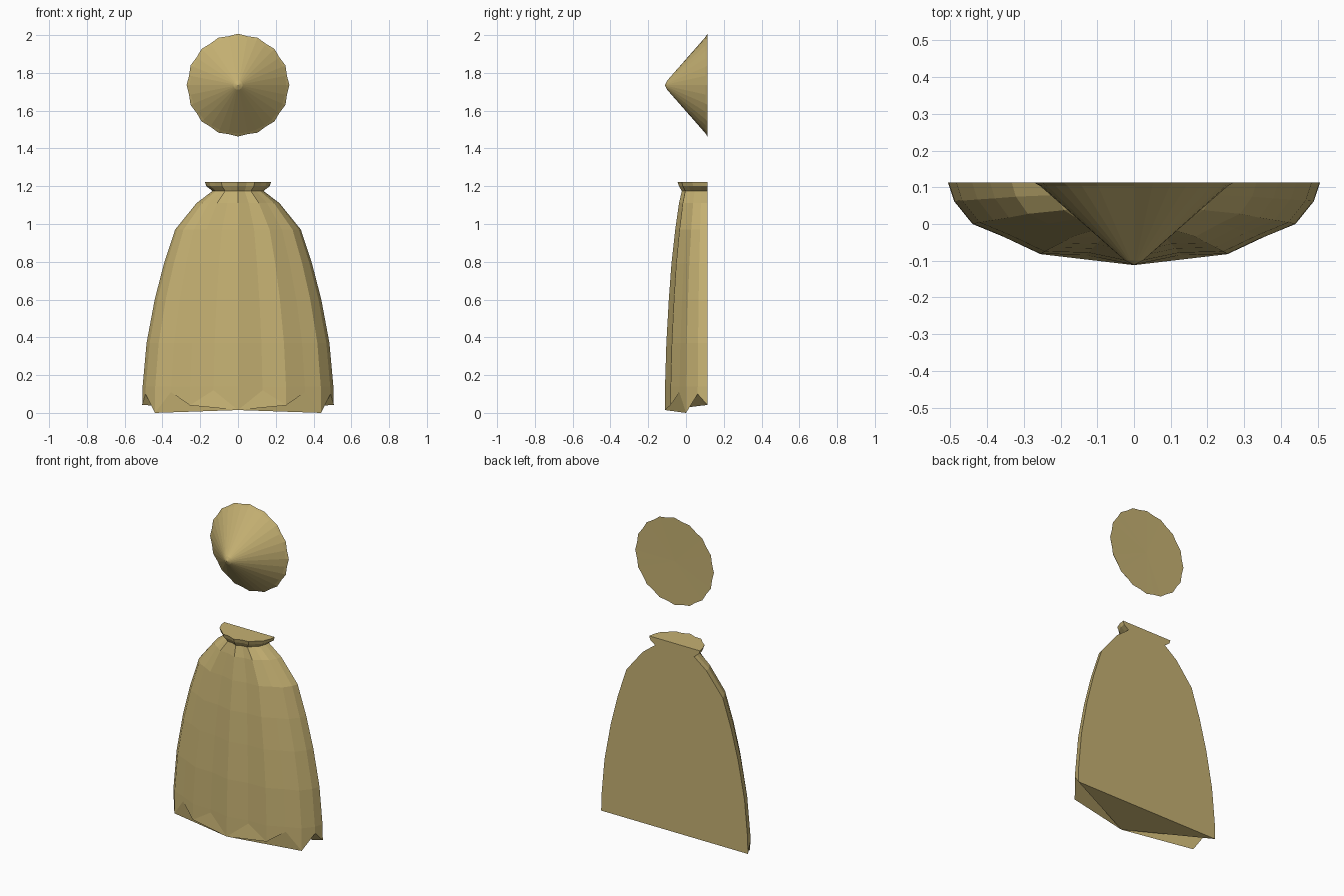
import bpy, bmesh, math

if "Cube" in bpy.data.objects:
    bpy.data.objects.remove(bpy.data.objects["Cube"])

mat = bpy.data.materials.new("straw_tan")
mat.diffuse_color = (0.56, 0.44, 0.17, 1)
mat.use_nodes = True
mat.node_tree.nodes["Principled BSDF"].inputs["Base Color"].default_value = mat.diffuse_color
BACK = 0.113


def finish(name, bm):
    bmesh.ops.recalc_face_normals(bm, faces=bm.faces[:])
    me = bpy.data.meshes.new(name)
    bm.to_mesh(me)
    bm.free()
    me.materials.append(mat)
    ob = bpy.data.objects.new(name, me)
    bpy.context.collection.objects.link(ob)
    return ob


# Pleated cloak: hem points from centre front to back corner (x, y, z)
half = [(0, -.112, .015), (.13, -.085, .12), (.255, -.082, .04), (.355, -.035, .11),
        (.44, 0, .0), (.49, .062, .10), (.507, BACK, .042)]
hem = [(-x, y, z) for x, y, z in half[:0:-1]] + half
# (height, half width, depth) of each ring above the hem
rings = [(.14, .505, .224), (.37, .484, .217), (.6, .441, .204), (.79, .392, .19),
         (.97, .333, .17), (1.11, .22, .15), (1.175, .135, .135), (1.2, .168, .15), (1.222, .175, .157)]

bm = bmesh.new()
rows = [[bm.verts.new(p) for p in hem]]
for z, w, d in rings:
    rows.append([bm.verts.new((x * w / .507, BACK + (y - BACK) * d / .225, z)) for x, y, _ in hem])
for a, b in zip(rows, rows[1:]):
    for i in range(len(hem) - 1):
        bm.faces.new((a[i], a[i + 1], b[i + 1], b[i]))
bm.faces.new(rows[-1])                                          # collar top
bm.faces.new([r[0] for r in rows] + [r[-1] for r in rows[::-1]])  # flat back
# underside, fanned from the centre front
low = rows[0]
mid = len(low) // 2
for i in range(len(low) - 1):
    if i not in (mid - 1, mid):
        bm.faces.new((low[i], low[i + 1], low[mid]))
bm.faces.new((low[0], low[-1], low[mid]))
finish("pleated_cloak", bm)

# Cone head pointing forward, with a softly scalloped rim
bm = bmesh.new()
N, ZC = 32, 1.735
apex = bm.verts.new((0, -.112, ZC))
hub = bm.verts.new((0, BACK - .002, ZC))


def ring(r, y, wave=0):
    out = []
    for i in range(N):
        a = 2 * math.pi * i / N
        rr = r + wave * math.cos(N / 2 * a)
        out.append(bm.verts.new((rr * math.cos(a), y, ZC + rr * math.sin(a))))
    return out


loops = [ring(.024, -.1), ring(.255, .103), ring(.268, BACK, .004)]
for i in range(N):
    j = (i + 1) % N
    bm.faces.new((apex, loops[0][i], loops[0][j]))
    for a, b in zip(loops, loops[1:]):
        bm.faces.new((a[i], a[j], b[j], b[i]))
    bm.faces.new((hub, loops[-1][j], loops[-1][i]))
finish("cone_head", bm)
